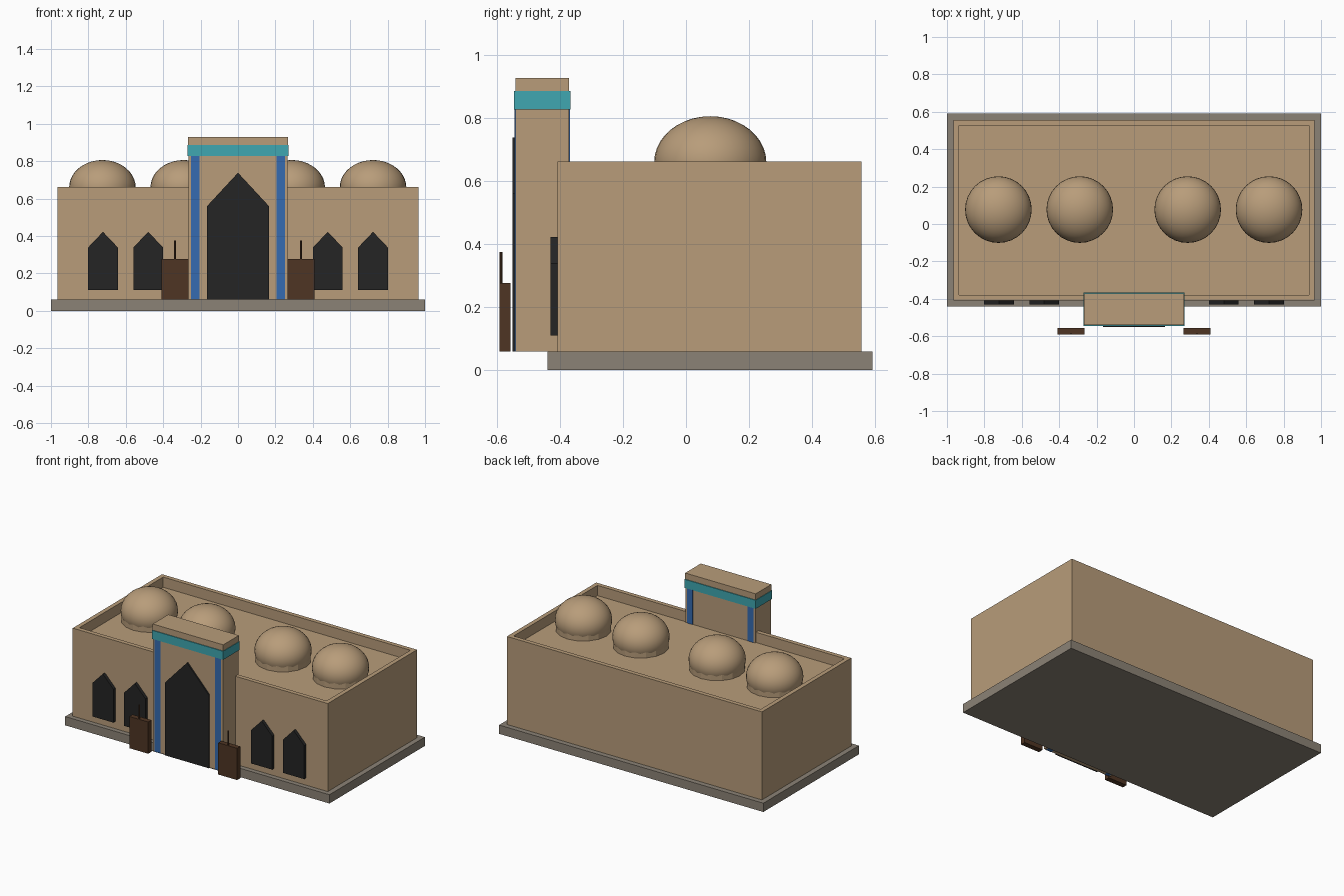
import bpy, bmesh, math

if "Cube" in bpy.data.objects:
    bpy.data.objects.remove(bpy.data.objects["Cube"])


def material(name, rgb):
    m = bpy.data.materials.new(name)
    m.diffuse_color = (*rgb, 1)
    m.use_nodes = True
    m.node_tree.nodes["Principled BSDF"].inputs["Base Color"].default_value = m.diffuse_color
    return m


SAND = material("sandstone", (0.48, 0.335, 0.195))
STONE = material("grey stone", (0.26, 0.225, 0.18))
TEAL = material("teal tile", (0.05, 0.39, 0.44))
BLUE = material("blue tile", (0.035, 0.145, 0.44))
DARK = material("dark opening", (0.018, 0.018, 0.018))
WOOD = material("dark wood", (0.078, 0.036, 0.017))


def finish(name, bm, mat):
    bmesh.ops.recalc_face_normals(bm, faces=bm.faces)
    me = bpy.data.meshes.new(name)
    bm.to_mesh(me)
    bm.free()
    me.materials.append(mat)
    ob = bpy.data.objects.new(name, me)
    bpy.context.collection.objects.link(ob)
    return ob


def box_bm(x0, x1, y0, y1, z0, z1):
    bm = bmesh.new()
    bmesh.ops.create_cube(bm, size=1)
    for v in bm.verts:
        v.co.x = x1 if v.co.x > 0 else x0
        v.co.y = y1 if v.co.y > 0 else y0
        v.co.z = z1 if v.co.z > 0 else z0
    return bm


def box(name, mat, *bounds):
    return finish(name, box_bm(*bounds), mat)


def pointed_panel(name, cx, half, z0, shoulder, top, y0, y1):
    # five-sided pointed arch, extruded in depth
    bm = bmesh.new()
    pts = [(-half, z0), (half, z0), (half, shoulder), (0, top), (-half, shoulder)]
    face = bm.faces.new([bm.verts.new((cx + x, y0, z)) for x, z in pts])
    ext = bmesh.ops.extrude_face_region(bm, geom=[face])
    for v in ext["geom"]:
        if isinstance(v, bmesh.types.BMVert):
            v.co.y = y1
    return finish(name, bm, DARK)


def cylinder(name, mat, x, y, z0, z1, r, sides):
    bm = bmesh.new()
    bmesh.ops.create_cone(bm, cap_ends=True, segments=sides,
                          radius1=r, radius2=r, depth=z1 - z0)
    bmesh.ops.translate(bm, verts=bm.verts, vec=(x, y, (z0 + z1) / 2))
    return finish(name, bm, mat)


# Plinth
box("plinth", STONE, -1, 1, -0.44, 0.592, 0, 0.06)

# Hall with a sunken roof behind its parapet
bm = box_bm(-0.965, 0.965, -0.408, 0.557, 0.06, 0.662)
bm.faces.ensure_lookup_table()
roof = max(bm.faces, key=lambda f: f.calc_center_median().z)
bmesh.ops.inset_region(bm, faces=[roof], thickness=0.042)
low = bmesh.ops.extrude_face_region(bm, geom=[roof])
bmesh.ops.delete(bm, geom=[roof], context='FACES_ONLY')
for v in low["geom"]:
    if isinstance(v, bmesh.types.BMVert):
        v.co.z = 0.592
finish("hall", bm, SAND)

# Roof domes on faceted drums
for i, x in enumerate((-0.725, -0.29, 0.287, 0.722)):
    cylinder(f"drum_{i + 1}", SAND, x, 0.077, 0.585, 0.655, 0.174, 16)
    bm = bmesh.new()
    bmesh.ops.create_uvsphere(bm, u_segments=32, v_segments=20, radius=0.178)
    for v in bm.verts:
        v.co = (v.co.x + x, v.co.y + 0.077, 0.66 + v.co.z * 0.82)
    dome = finish(f"dome_{i + 1}", bm, SAND)
    for p in dome.data.polygons:
        p.use_smooth = True

# Entrance portal with tile band and crown
box("portal", SAND, -0.265, 0.265, -0.541, -0.371, 0.06, 0.84)
box("portal_band", TEAL, -0.27, 0.27, -0.546, -0.367, 0.828, 0.886)
box("portal_crown", SAND, -0.267, 0.267, -0.541, -0.372, 0.88, 0.928)
pointed_panel("portal_door", 0, 0.165, 0.06, 0.56, 0.738, -0.551, -0.54)

for s, side in ((-1, "left"), (1, "right")):
    # Blue strips run through to the back of the portal
    xs = sorted((s * 0.207, s * 0.252))
    box(f"{side}_tile_strip", BLUE, *xs, -0.544, -0.368, 0.06, 0.828)
    # Pointed windows
    for n, x in enumerate((0.48, 0.722)):
        pointed_panel(f"{side}_window_{n + 1}", s * x, 0.08,
                      0.11, 0.338, 0.422, -0.43, -0.407)
    # Wooden stands with a thin post
    xs = sorted((s * 0.265, s * 0.408))
    box(f"{side}_stand", WOOD, *xs, -0.592, -0.557, 0.06, 0.277)
    cylinder(f"{side}_post", WOOD, s * 0.337, -0.587, 0.2, 0.375, 0.005, 8)
